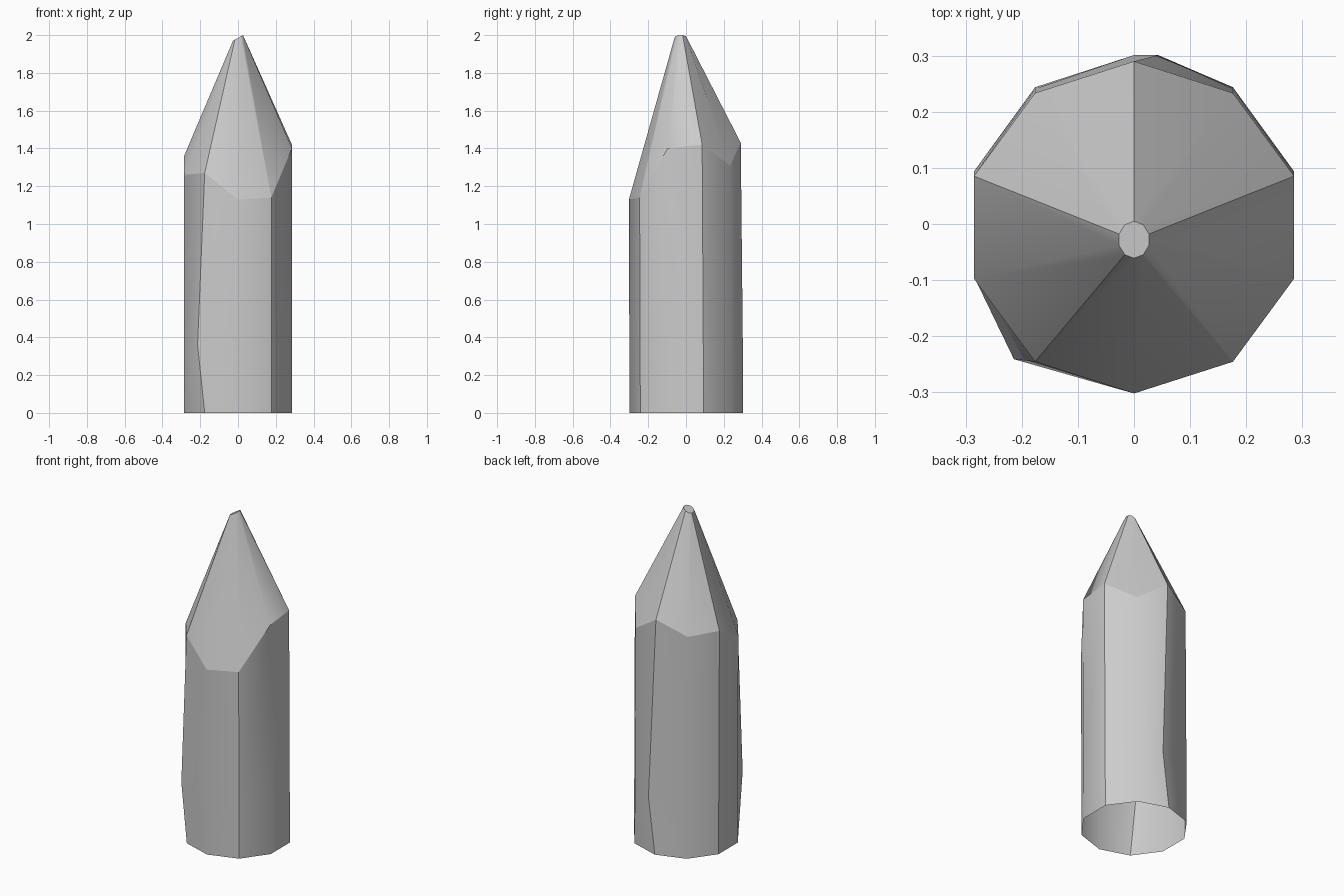
import bpy, bmesh, math

if "Cube" in bpy.data.objects:
    bpy.data.objects.remove(bpy.data.objects["Cube"])

SIDES = 10
# height of the carved shoulder at each corner, starting from the front corner
SHOULDER = [1.13, 1.14, 1.40, 1.42, 1.31, 1.43, 1.35, 1.36, 1.26, 1.27]
# knots that push a corner sideways: corner index -> position
KNOTS = {5: (0.043, 0.301, 0.34), 8 + 1: (-0.214, -0.241, 0.36)}


def ring(bm, rx, ry, cy, height):
    verts = []
    for i in range(SIDES):
        a = math.radians(-90 + 36 * i)
        x = rx * math.cos(a)
        verts.append(bm.verts.new((x, cy + ry * math.sin(a), height(i, x))))
    return verts


bm = bmesh.new()
# rings from the ground to the blunt, slanted tip
base = ring(bm, 0.3, 0.3, 0.001, lambda i, x: 0.0)
knot = ring(bm, 0.3, 0.299, -0.001, lambda i, x: 0.35)
for i, co in KNOTS.items():
    knot[i].co = co
shoulder = ring(bm, 0.3, 0.296, -0.006, lambda i, x: SHOULDER[i])
tip = ring(bm, 0.028, 0.033, -0.028, lambda i, x: 1.985 + 0.55 * x)
rings = [base, knot, shoulder, tip]

# side faces, open at the bottom
for lo, hi in zip(rings, rings[1:]):
    for i in range(SIDES):
        j = (i + 1) % SIDES
        bm.faces.new((lo[i], lo[j], hi[j], hi[i])).smooth = True
bm.faces.new(tip)

# crisp shoulder, tip and every second long edge
for r in (shoulder, tip):
    for i in range(SIDES):
        bm.edges.get((r[i], r[(i + 1) % SIDES])).smooth = False
for lo, hi in zip(rings, rings[1:]):
    for i in range(1, SIDES, 2):
        bm.edges.get((lo[i], hi[i])).smooth = False

mesh = bpy.data.meshes.new("wooden_stake")
bm.to_mesh(mesh)
bm.free()
stake = bpy.data.objects.new("wooden_stake", mesh)
bpy.context.collection.objects.link(stake)
